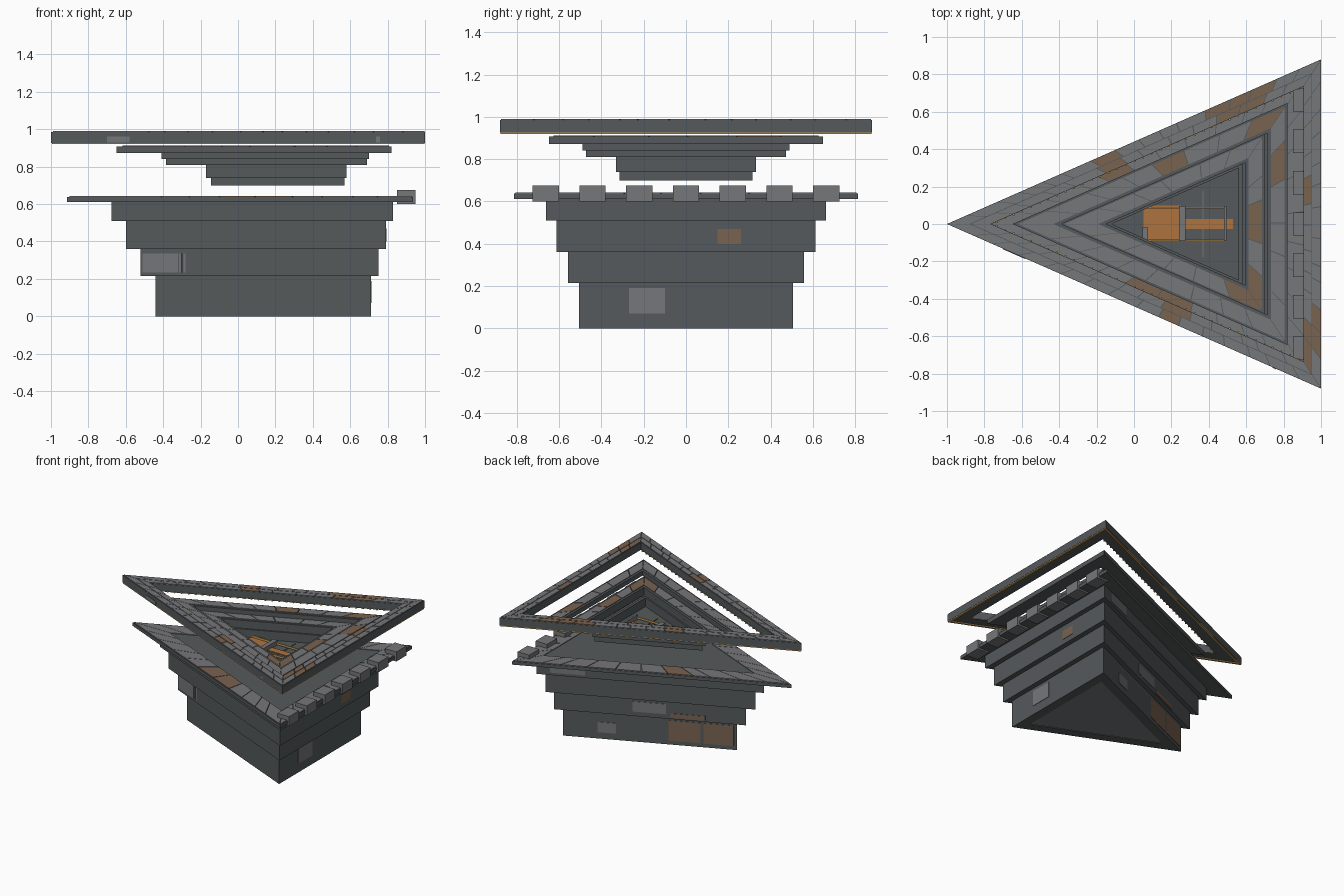
import bpy, bmesh, math, random
from mathutils import Vector

if "Cube" in bpy.data.objects:
    bpy.data.objects.remove(bpy.data.objects["Cube"])

random.seed(4)
SLOPE = 0.44                      # half width of the triangle per unit of length
TIP = 1 / math.sin(math.atan(SLOPE))   # tip shift for an inset of one unit


def material(name, rgb):
    m = bpy.data.materials.new(name)
    m.diffuse_color = (*rgb, 1)
    m.use_nodes = True
    m.node_tree.nodes["Principled BSDF"].inputs["Base Color"].default_value = m.diffuse_color
    return m


DARK = material("dark stone", (0.09, 0.101, 0.106))
STONE = material("light stone", (0.18, 0.184, 0.194))
BROWN = material("brown stone", (0.19, 0.125, 0.08))
ORANGE = material("orange cloth", (0.42, 0.175, 0.05))
GOLD = material("gold trim", (0.58, 0.34, 0.10))


def finish(name, bm, *mats):
    bmesh.ops.recalc_face_normals(bm, faces=bm.faces)
    me = bpy.data.meshes.new(name)
    bm.to_mesh(me)
    bm.free()
    for m in mats:
        me.materials.append(m)
    ob = bpy.data.objects.new(name, me)
    bpy.context.collection.objects.link(ob)
    return ob


def tri(xt, xb, inset=0.0):
    """Corners of the plan triangle: tip, front corner, back corner."""
    xt, xb = xt + inset * TIP, xb - inset
    h = SLOPE * (xb - xt)
    return [Vector((xt, 0)), Vector((xb, -h)), Vector((xb, h))]


def prism(bm, pts, z0, z1, mat=0):
    lo = [bm.verts.new((p[0], p[1], z0)) for p in pts]
    hi = [bm.verts.new((p[0], p[1], z1)) for p in pts]
    n = len(pts)
    faces = [bm.faces.new(lo[::-1]), bm.faces.new(hi)]
    faces += [bm.faces.new((lo[i], lo[(i + 1) % n], hi[(i + 1) % n], hi[i])) for i in range(n)]
    for f in faces:
        f.material_index = mat


def solid(name, xt, xb, z0, z1, mat):
    bm = bmesh.new()
    prism(bm, tri(xt, xb), z0, z1)
    return finish(name, bm, mat)


def ring(name, xt, xb, width, z0, z1, mat):
    bm = bmesh.new()
    loops = [[bm.verts.new((*p, z)) for p in tri(xt, xb, w)]
             for w, z in ((0, z0), (0, z1), (width, z1), (width, z0))]
    for a, b in zip(loops, loops[1:] + loops[:1]):
        for i in range(3):
            j = (i + 1) % 3
            bm.faces.new((a[i], a[j], b[j], b[i]))
    return finish(name, bm, mat)


def paving(name, xt, xb, w0, w1, z, counts, brown=()):
    """Slabs with open joints round a triangular ring, brown near given spots."""
    bm = bmesh.new()
    a, b = tri(xt, xb, w0), tri(xt, xb, w1)
    for s in range(3):
        n = counts[s]
        cuts = [0] + [(i + random.uniform(-0.2, 0.2)) / n for i in range(1, n)] + [1]
        ao, bo, ai, bi = a[s], a[(s + 1) % 3], b[s], b[(s + 1) % 3]
        g = 0.003 / (bo - ao).length
        for t0, t1 in zip(cuts, cuts[1:]):
            t0, t1 = t0 + g, t1 - g
            quad = [ao.lerp(bo, t0), ao.lerp(bo, t1), ai.lerp(bi, t1), ai.lerp(bi, t0)]
            mid = sum(quad, Vector((0, 0))) / 4
            reach = 0.55 * (quad[1] - quad[0]).length
            is_brown = any((mid - Vector(q)).length < reach for q in brown)
            prism(bm, quad, z, z + 0.005, int(is_brown))
    return finish(name, bm, STONE, BROWN)


def box(name, x0, x1, y0, y1, z0, z1, mat):
    bm = bmesh.new()
    prism(bm, [(x0, y0), (x1, y0), (x1, y1), (x0, y1)], z0, z1)
    return finish(name, bm, mat)


def wall_panel(name, xt, side, x0, x1, z0, z1, mat):
    """Thin plate on a slanted wall; side is -1 front or 1 back."""
    bm = bmesh.new()
    n = Vector((-SLOPE, side)).normalized() * 0.003
    p, q = (Vector((x, side * SLOPE * (x - xt))) for x in (x0, x1))
    prism(bm, [p - n, q - n, q + n, p + n], z0, z1)
    return finish(name, bm, mat)


# Lower hull: stacked tiers widening upward
tiers = [(-0.44, 0.71, 0.0, 0.215), (-0.52, 0.75, 0.215, 0.36),
         (-0.60, 0.79, 0.36, 0.51), (-0.675, 0.83, 0.51, 0.615)]
for i, (xt, xb, z0, z1) in enumerate(tiers):
    if i == 0:
        ring("hull_foot", xt, xb, 0.07, z0, z1, DARK)
        solid("hull_floor", xt + 0.06 * TIP, xb - 0.06, 0.004, 0.02, STONE)
    else:
        solid(f"hull_tier_{i}", xt, xb, z0, z1, DARK)

# Panels on the hull walls
for i, (t, side, x0, x1, z0, z1, m) in enumerate([
        (0, 1, -0.42, -0.22, 0.03, 0.19, BROWN), (0, 1, -0.20, 0.01, 0.03, 0.19, BROWN),
        (0, 1, 0.36, 0.48, 0.05, 0.13, STONE), (1, 1, 0.01, 0.23, 0.25, 0.33, STONE),
        (1, 1, -0.25, -0.02, 0.225, 0.26, BROWN), (3, 1, 0.51, 0.74, 0.53, 0.60, STONE),
        (1, -1, -0.51, -0.32, 0.235, 0.335, STONE), (1, -1, -0.315, -0.30, 0.235, 0.335, STONE),
        (1, -1, -0.29, -0.28, 0.235, 0.335, STONE)]):
    wall_panel(f"wall_panel_{i}", tiers[t][0], side, x0, x1, z0, z1, m)
box("end_panel_low", 0.707, 0.713, -0.27, -0.10, 0.07, 0.19, STONE)
box("end_panel_high", 0.787, 0.793, 0.15, 0.26, 0.40, 0.47, BROWN)

# Deck with slab border and battlements along the wide end
solid("deck", -0.915, 0.935, 0.612, 0.638, DARK)
paving("deck_slabs", -0.915, 0.935, 0.005, 0.13, 0.638, (11, 9, 11),
       [(0.0, -0.32), (-0.1, 0.31), (0.2, -0.44)])
for i in range(7):
    y = (i - 3) * 0.221
    box(f"battlement_{i}", 0.85, 0.95, y - 0.062, y + 0.062, 0.60, 0.675, STONE)

# Sunken terraces, from the outer one to the lowest
ring("terrace_outer", -0.65, 0.82, 0.105, 0.872, 0.908, DARK)
paving("terrace_outer_slabs", -0.65, 0.82, 0.012, 0.088, 0.908, (8, 6, 8),
       [(0.22, 0.34), (0.65, 0.53), (0.76, 0.3)])
ring("terrace_middle_top", -0.41, 0.70, 0.105, 0.84, 0.872, DARK)
ring("terrace_middle_base", -0.385, 0.69, 0.095, 0.81, 0.84, DARK)
paving("terrace_middle_slabs", -0.41, 0.70, 0.015, 0.088, 0.872, (6, 5, 6),
       [(0.63, -0.07), (0.58, -0.39)])
ring("terrace_inner", -0.17, 0.58, 0.02, 0.74, 0.81, DARK)
solid("inner_floor", -0.145, 0.57, 0.70, 0.742, DARK)

# Furnishing on the inner floor: rug, runner, posts and rails
box("rug", 0.05, 0.25, -0.09, 0.10, 0.742, 0.75, ORANGE)
box("runner", 0.25, 0.53, -0.027, 0.027, 0.742, 0.749, ORANGE)
box("step", 0.045, 0.075, -0.09, -0.02, 0.742, 0.765, STONE)
box("wide_bench", 0.24, 0.275, -0.09, 0.095, 0.742, 0.78, STONE)
box("narrow_bench", 0.48, 0.495, -0.09, 0.095, 0.742, 0.78, STONE)
box("cross_bar", 0.367, 0.372, -0.18, 0.18, 0.742, 0.747, STONE)
for side in (-1, 1):
    box("rail", 0.06, 0.48, side * 0.086 - 0.004, side * 0.086 + 0.004, 0.75, 0.765, GOLD)

# Floating upper ring with two rows of slabs
ring("upper_ring", -1.0, 1.0, 0.095, 0.927, 0.985, DARK)
spots = [(0.45, 0.59), (0.58, 0.66), (0.68, 0.71), (-0.13, 0.32), (0.2, -0.46),
         (0.92, 0.2), (0.95, -0.53), (0.97, -0.68)]
paving("upper_slabs_outer", -1.0, 1.0, 0.003, 0.048, 0.985, (16, 13, 16), spots)
paving("upper_slabs_inner", -1.0, 1.0, 0.052, 0.092, 0.985, (14, 12, 14), spots)
for i, (x0, x1) in enumerate([(-0.70, -0.58), (0.74, 0.76)]):
    wall_panel(f"upper_panel_{i}", -1.0, -1, x0, x1, 0.93, 0.96, STONE)

# Gold trim under the ring and lamp dots along its inner edge
ring("gold_trim", -0.995, 0.998, 0.015, 0.92, 0.927, GOLD)
bm = bmesh.new()
inner = tri(-1.0, 1.0, 0.097)
for p, q in ((inner[0], inner[1]), (inner[0], inner[2])):
    for k in range(36):
        c = p.lerp(q, (k + 0.5) / 36)
        r = 0.005
        prism(bm, [c + Vector(d) * r for d in ((-1, -1), (1, -1), (1, 1), (-1, 1))], 0.925, 0.935)
finish("lamp_dots", bm, GOLD)
